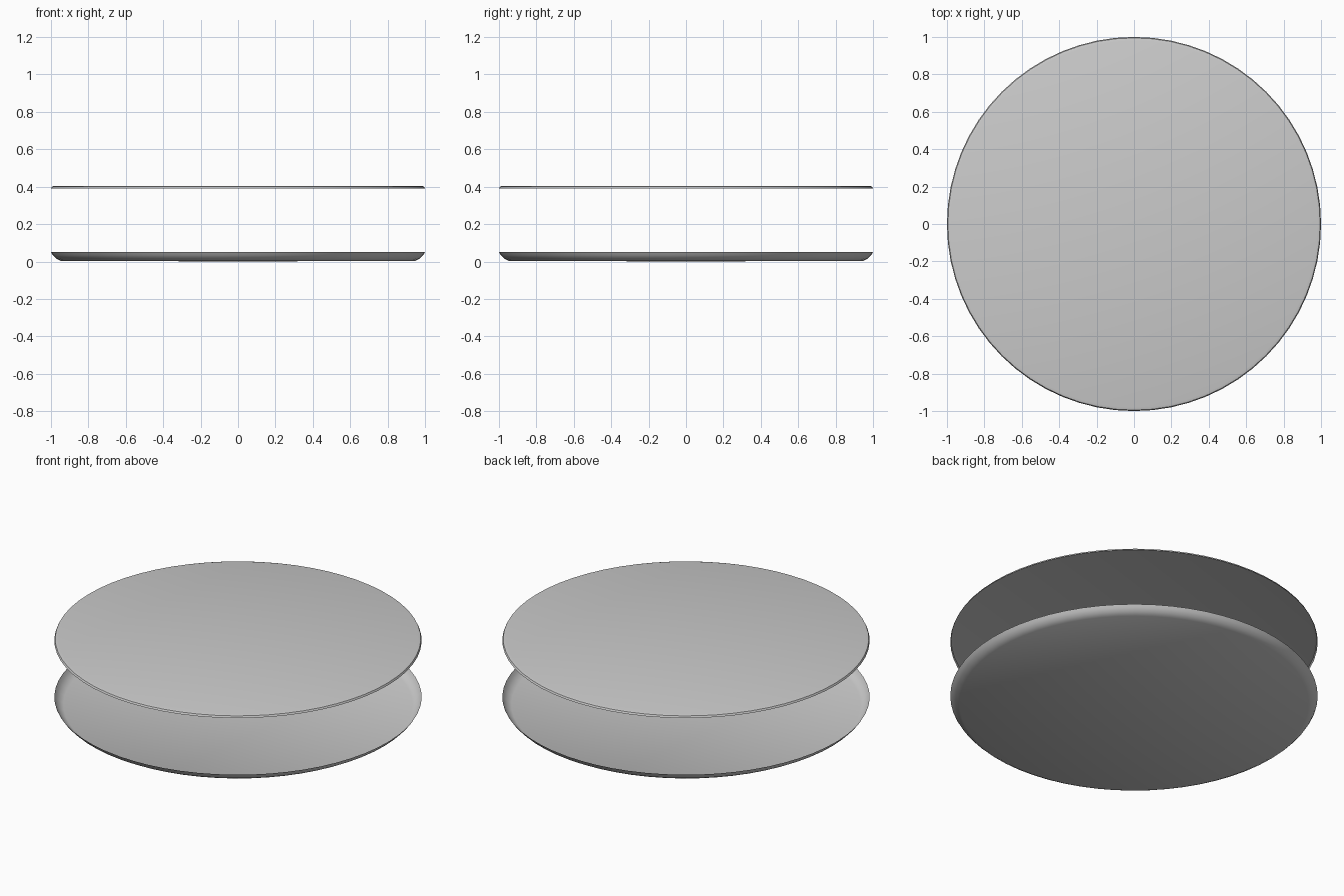
import bpy, bmesh, math

if "Cube" in bpy.data.objects:
    bpy.data.objects.remove(bpy.data.objects["Cube"])

SIDES = 64

def lathe(name, profile):
    """Revolve an (r, z) profile that starts on the axis."""
    bm = bmesh.new()
    centre = bm.verts.new((0, 0, profile[0][1]))
    rings = [[bm.verts.new((r * math.cos(2 * math.pi * i / SIDES),
                            r * math.sin(2 * math.pi * i / SIDES), z))
              for i in range(SIDES)] for r, z in profile[1:]]
    for i in range(SIDES):
        j = (i + 1) % SIDES
        bm.faces.new((centre, rings[0][i], rings[0][j]))
        for a, b in zip(rings, rings[1:]):
            bm.faces.new((a[i], b[i], b[j], a[j]))
    mesh = bpy.data.meshes.new(name)
    bm.to_mesh(mesh)
    bm.free()
    ob = bpy.data.objects.new(name, mesh)
    bpy.context.collection.objects.link(ob)
    bpy.context.view_layer.objects.active = ob
    ob.select_set(True)
    bpy.ops.object.shade_smooth_by_angle(angle=math.radians(35))
    ob.select_set(False)
    return ob

# Shallow open dish with a flared rim
lathe("lower_dish", [(0, 0.0), (0.95, 0.004), (0.975, 0.018), (0.99, 0.033), (1.0, 0.05)])

# Thin flat lid floating above, with a slightly turned-down edge
lathe("upper_disc", [(0, 0.405), (0.98, 0.405), (0.995, 0.401), (1.0, 0.39)])
